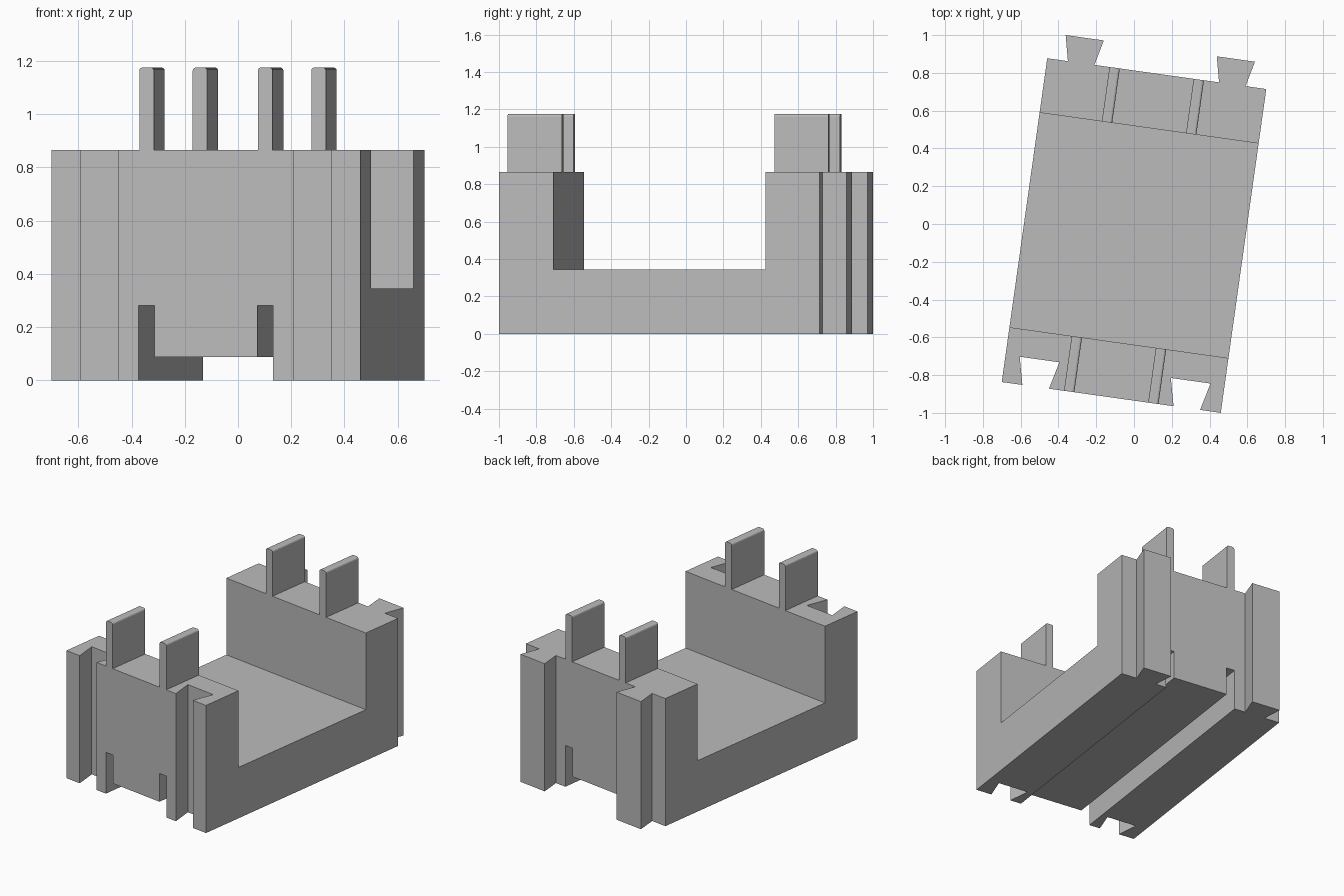
import bpy, bmesh, math
from mathutils import Matrix

if "Cube" in bpy.data.objects:
    bpy.data.objects.remove(bpy.data.objects["Cube"])

TURN = Matrix.Rotation(math.radians(-8), 4, 'Z')   # whole part sits turned about z
CX, HALF = 0.0085, 0.5855                          # centre line and half width
FRONT, BACK = -0.926, 0.805                        # end faces
SADDLE_F, SADDLE_B = -0.633, 0.514                 # inner walls of the saddle
FLOOR, TOP, FIN_TOP = 0.345, 0.865, 1.175
JOINT, SLOT = 0.404, 0.225                         # offsets of dovetails and fins

grey = bpy.data.materials.new("plain grey")
grey.diffuse_color = (0.5, 0.5, 0.5, 1)
grey.use_nodes = True
grey.node_tree.nodes["Principled BSDF"].inputs["Base Color"].default_value = grey.diffuse_color


def prism(name, outline, start, end, axis='Z'):
    """Extrude an outline: (x, y) along z, or (x, z) along y."""
    bm = bmesh.new()
    if axis == 'Z':
        pts = [(a + CX, b, start) for a, b in outline]
        step = (0, 0, end - start)
    else:
        pts = [(a + CX, start, b) for a, b in outline]
        step = (0, end - start, 0)
    face = bm.faces.new([bm.verts.new(p) for p in pts])
    grown = bmesh.ops.extrude_face_region(bm, geom=[face])
    moved = [v for v in grown['geom'] if isinstance(v, bmesh.types.BMVert)]
    bmesh.ops.translate(bm, verts=moved, vec=step)
    bmesh.ops.recalc_face_normals(bm, faces=bm.faces)
    bm.transform(TURN)
    mesh = bpy.data.meshes.new(name)
    bm.to_mesh(mesh)
    bm.free()
    mesh.materials.append(grey)
    obj = bpy.data.objects.new(name, mesh)
    bpy.context.collection.objects.link(obj)
    return obj


def cut(target, cutter):
    mod = target.modifiers.new(cutter.name, 'BOOLEAN')
    mod.operation = 'DIFFERENCE'
    mod.solver = 'EXACT'
    mod.object = cutter
    cutter.hide_render = True
    cutter.hide_viewport = True


def dovetail(x, y, depth, neck, wide):
    return [(x - neck, y), (x - wide, y + depth), (x + wide, y + depth), (x + neck, y)]


# body: plan outline with sockets at the front and tails at the back
outline = [(-HALF, FRONT)]
for s in (-1, 1):
    outline += dovetail(s * JOINT, FRONT, 0.146, 0.071, 0.106)
outline += [(HALF, FRONT), (HALF, BACK)]
for s in (1, -1):
    outline += reversed(dovetail(s * JOINT, BACK, 0.135, 0.071, 0.102))
outline += [(-HALF, BACK)]
body = prism("body", outline, 0, TOP)

# saddle between the two end walls
w = HALF + 0.2
cut(body, prism("saddle_cutter", [(-w, SADDLE_F), (w, SADDLE_F), (w, SADDLE_B), (-w, SADDLE_B)],
                FLOOR, TOP + 0.2))

# underside channel with a deep slot along each side
i, o = SLOT - 0.03, SLOT + 0.03
channel = [(-o, -0.1), (o, -0.1), (o, 0.28), (i, 0.28), (i, 0.088),
           (-i, 0.088), (-i, 0.28), (-o, 0.28)]
cut(body, prism("channel_cutter", channel, FRONT - 0.2, BACK + 0.3, 'Y'))

# upright fins with eased top edges
t, r = 0.0275, 0.012
arc = [(t - r + r * math.cos(a), FIN_TOP - r + r * math.sin(a))
       for a in (0, math.pi / 6, math.pi / 3, math.pi / 2)]
section = [(-t, TOP), (t, TOP)] + arc + [(-x, z) for x, z in reversed(arc)]
for end, y0, y1 in (("front", FRONT, SADDLE_F), ("back", SADDLE_B, BACK)):
    for side, s in (("left", -1), ("right", 1)):
        prism(f"{end}_{side}_fin", [(x + s * SLOT, z) for x, z in section], y0, y1, 'Y')
